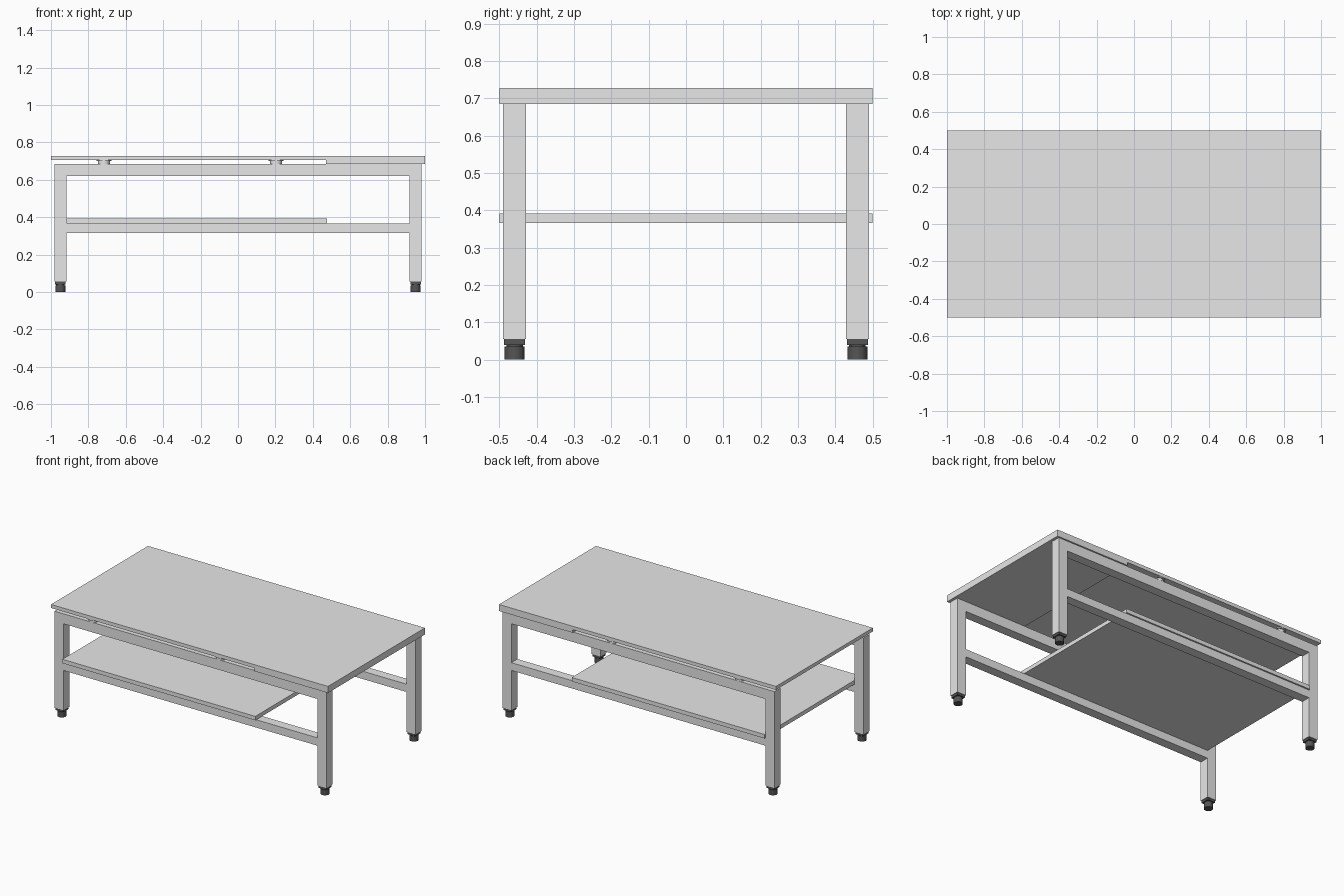
import bpy
import bmesh
import math
from mathutils import Matrix, Vector

if "Cube" in bpy.data.objects:
    bpy.data.objects.remove(bpy.data.objects["Cube"])


def material(name, value):
    m = bpy.data.materials.new(name)
    m.diffuse_color = (value, value, value, 1)
    m.use_nodes = True
    m.node_tree.nodes["Principled BSDF"].inputs["Base Color"].default_value = m.diffuse_color
    return m


GREY = material("light grey", 0.8)
DARK = material("dark rubber", 0.09)


def finish(name, bm, mat):
    mesh = bpy.data.meshes.new(name)
    bm.normal_update()
    bm.to_mesh(mesh)
    bm.free()
    mesh.materials.append(mat)
    ob = bpy.data.objects.new(name, mesh)
    bpy.context.collection.objects.link(ob)
    return ob


def add_box(bm, x, y, z):
    size = Vector((x[1] - x[0], y[1] - y[0], z[1] - z[0]))
    mid = Vector((x[0] + x[1], y[0] + y[1], z[0] + z[1])) / 2
    bmesh.ops.create_cube(bm, size=1, matrix=Matrix.Translation(mid) @ Matrix.Diagonal(size.to_4d()))


def box(name, x, y, z, mat=GREY):
    bm = bmesh.new()
    add_box(bm, x, y, z)
    return finish(name, bm, mat)


def add_cylinder(bm, x, y, z0, z1, r):
    made = bmesh.ops.create_cone(bm, cap_ends=True, segments=32, radius1=r, radius2=r, depth=z1 - z0,
                                 matrix=Matrix.Translation((x, y, (z0 + z1) / 2)))
    for f in {f for v in made["verts"] for f in v.link_faces}:
        f.smooth = len(f.verts) == 4


def prism(name, outline, y):
    """Extrude an x-z outline along y."""
    bm = bmesh.new()
    face = bm.faces.new([bm.verts.new((px, y[0], pz)) for px, pz in outline])
    ext = bmesh.ops.extrude_face_region(bm, geom=[face])
    bmesh.ops.translate(bm, vec=(0, y[1] - y[0], 0),
                        verts=[v for v in ext["geom"] if isinstance(v, bmesh.types.BMVert)])
    bmesh.ops.recalc_face_normals(bm, faces=bm.faces)
    return finish(name, bm, GREY)


# Stepped table top: thick on the right, thin and raised on the left
prism("table_top", [(-1, 0.705), (0.47, 0.705), (0.47, 0.685), (1, 0.685),
                    (1, 0.728), (-1, 0.728)], (-0.5, 0.5))

# Lower shelf resting on the rails
box("shelf", (-0.918, 0.475), (-0.5, 0.5), (0.366, 0.392))

for side, label in ((-1, "front"), (1, "back")):
    y = sorted((side * 0.428, side * 0.49))
    yc = side * 0.459

    # Upper and lower rails between the legs
    box(label + "_upper_rail", (-0.918, 0.918), y, (0.62, 0.685))
    box(label + "_lower_rail", (-0.918, 0.918), y, (0.315, 0.366))

    # Spacers holding up the thin part of the top
    for i, x in enumerate((-0.717, 0.203)):
        bm = bmesh.new()
        add_cylinder(bm, x, yc, 0.685, 0.699, 0.032)
        add_cylinder(bm, x, yc, 0.699, 0.705, 0.04)
        finish(f"{label}_spacer_{i + 1}", bm, GREY)

    for sx, end in ((-1, "left"), (1, "right")):
        # Square leg
        box(f"{label}_{end}_leg", sorted((sx * 0.918, sx * 0.982)), y, (0.055, 0.685))

        # Levelling foot: square collar, neck and round pad
        xc = sx * 0.95
        bm = bmesh.new()
        add_box(bm, (xc - 0.028, xc + 0.028), (yc - 0.028, yc + 0.028), (0.04, 0.055))
        add_cylinder(bm, xc, yc, 0.036, 0.04, 0.022)
        add_cylinder(bm, xc, yc, 0, 0.036, 0.0265)
        finish(f"{label}_{end}_foot", bm, DARK)
